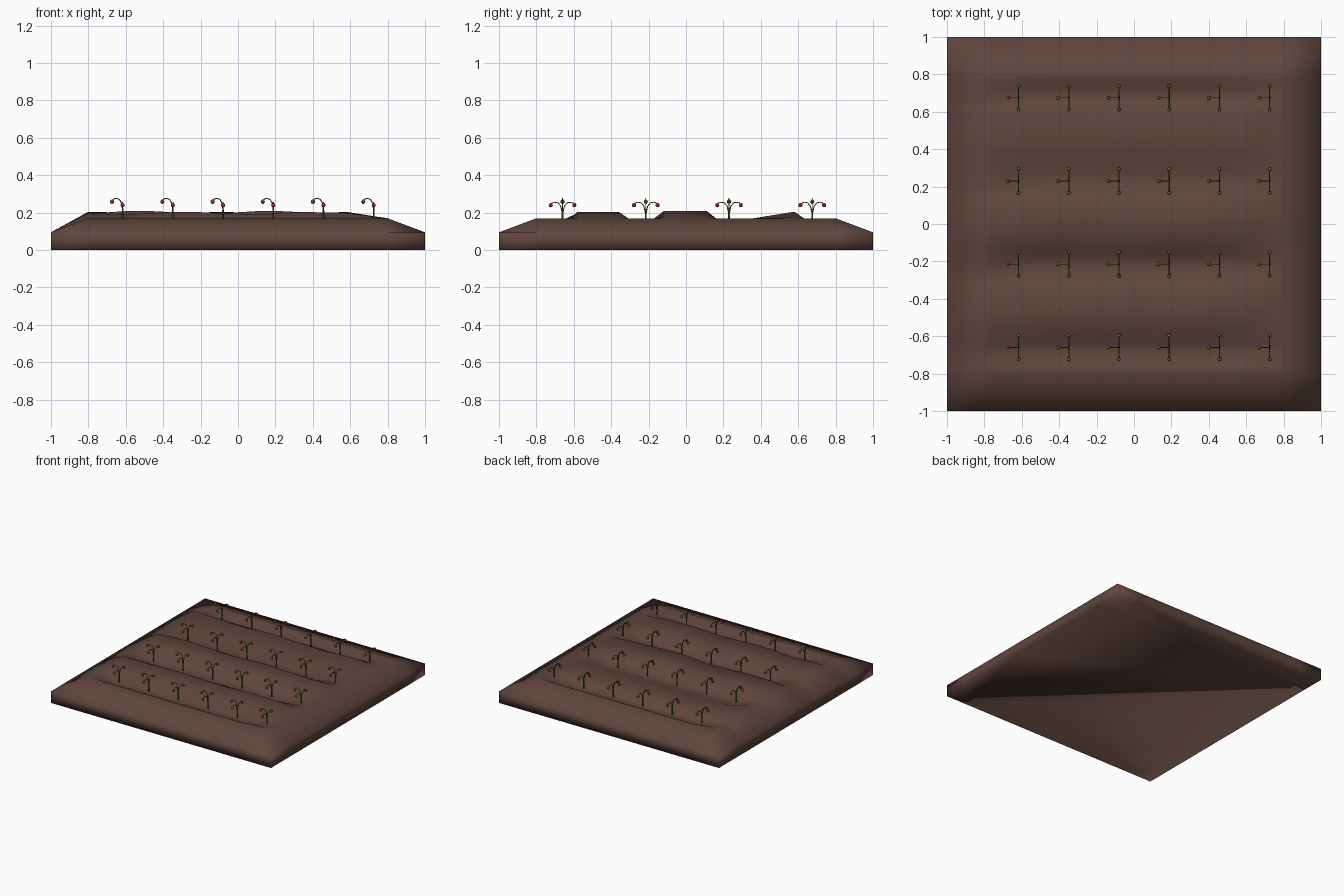
import bpy, bmesh, math
from mathutils import Matrix

if "Cube" in bpy.data.objects:
    bpy.data.objects.remove(bpy.data.objects["Cube"])


def material(name, rgb):
    m = bpy.data.materials.new(name)
    m.diffuse_color = (*rgb, 1)
    m.use_nodes = True
    m.node_tree.nodes["Principled BSDF"].inputs["Base Color"].default_value = m.diffuse_color
    return m


SOIL = material("soil", (0.115, 0.06, 0.048))
GREEN = material("stem_green", (0.06, 0.12, 0.015))
RED = material("berry_red", (0.42, 0.015, 0.015))
OLIVE = material("cap_olive", (0.2, 0.17, 0.01))

RIM, EDGE = 0.17, 0.095

# furrow cross-section along y: (y, z)
PROFILE = [(-.8, .17), (-.76, .168), (-.72, .14), (-.64, .14), (-.58, .205),
           (-.36, .205), (-.31, .17), (-.27, .14), (-.17, .14), (-.12, .21),
           (.11, .21), (.16, .17), (.2, .14), (.27, .14), (.36, .17),
           (.58, .205), (.63, .17), (.65, .14), (.72, .14), (.77, .168), (.8, .17)]
XS = [-1, -.8, -.77, -.6, -.48, -.36, -.24, -.1, .1, .2, .35, .58, .77, .8, 1]


def soil_height(x, y, z):
    if abs(x) == 1 or abs(y) == 1:
        return EDGE
    if z < RIM:                       # furrows close at both ends
        return z if abs(x) < .77 else RIM
    row = round(y / .45)
    amp = .8 + .2 * math.sin(9 * x + 2.2 * row)
    if x > .58:
        amp *= (.8 - x) / .22
    return RIM + (z - RIM) * amp


# soil bed: ridged top, sloped rim, vertical sides
bm = bmesh.new()
rows = [(-1, EDGE)] + PROFILE + [(1, EDGE)]
grid = [[bm.verts.new((x, y, soil_height(x, y, z))) for x in XS] for y, z in rows]
for j in range(len(rows) - 1):
    for i in range(len(XS) - 1):
        a, b = grid[j][i], grid[j][i + 1]
        c, d = grid[j + 1][i + 1], grid[j + 1][i]
        if j == 0 and i == len(XS) - 2:      # flattened front right corner
            bm.faces.new((a, b, c))
            bm.faces.new((a, c, d))
        elif j == len(rows) - 2 and i == 0:  # flattened back left corner
            bm.faces.new((a, c, d))
            bm.faces.new((a, b, c))
        elif (j == 0 and i == 0) or (j == len(rows) - 2 and i == len(XS) - 2):
            bm.faces.new((a, b, c))
            bm.faces.new((a, c, d))
        else:
            bm.faces.new((a, b, c, d))
rim_edges = [e for e in bm.edges if e.is_boundary]
ext = bmesh.ops.extrude_edge_only(bm, edges=rim_edges)["geom"]
for v in ext:
    if isinstance(v, bmesh.types.BMVert):
        v.co.z = 0
bmesh.ops.holes_fill(bm, edges=[e for e in bm.edges if e.is_boundary], sides=0)
bmesh.ops.recalc_face_normals(bm, faces=bm.faces)
for f in bm.faces:
    f.smooth = True
me = bpy.data.meshes.new("soil_bed")
bm.to_mesh(me)
bm.free()
me.materials.append(SOIL)
bpy.context.collection.objects.link(bpy.data.objects.new("soil_bed", me))

# plant layout and arching branch paths (distance out, z)
PLANTS = [(-.617 + .2685 * i, y) for y in (-.66, -.215, .23, .675) for i in range(6)]
TALL = [(0, .135), (0, .21), (.005, .25), (.017, .271), (.035, .277), (.049, .272), (.056, .262)]
SIDE = [(0, .135), (.001, .2), (.01, .235), (.025, .253), (.042, .256), (.056, .252), (.063, .244)]
BRANCHES = [(-1, 0, TALL), (0, -1, SIDE), (0, 1, SIDE)]

# stems: one bevelled curve for all plants
cu = bpy.data.curves.new("stems", 'CURVE')
cu.dimensions = '3D'
cu.bevel_depth = 0.004
cu.bevel_resolution = 1
cu.use_fill_caps = True
berries, caps = bmesh.new(), bmesh.new()
for px, py in PLANTS:
    for dx, dy, path in BRANCHES:
        s = cu.splines.new('POLY')
        s.points.add(len(path) - 1)
        for p, (d, z) in zip(s.points, path):
            p.co = (px + dx * d, py + dy * d, z, 1)
            p.radius = 1.2 if z < .21 else .7
        d, z = path[-1]
        bx, by = px + dx * d, py + dy * d
        # berry with a small cap on top
        bmesh.ops.create_uvsphere(berries, u_segments=8, v_segments=6, radius=.011,
                                  matrix=Matrix.Translation((bx, by, z - .004)))
        bmesh.ops.create_cone(caps, cap_ends=True, segments=8, radius1=.0105, radius2=.003,
                              depth=.007, matrix=Matrix.Translation((bx, by, z + .005)))
stems = bpy.data.objects.new("stems", cu)
bpy.context.collection.objects.link(stems)
cu.materials.append(GREEN)
bpy.context.view_layer.objects.active = stems
stems.select_set(True)
bpy.ops.object.convert(target='MESH')

for name, b, mat in (("berries", berries, RED), ("berry_caps", caps, OLIVE)):
    for f in b.faces:
        f.smooth = True
    me = bpy.data.meshes.new(name)
    b.to_mesh(me)
    b.free()
    me.materials.append(mat)
    bpy.context.collection.objects.link(bpy.data.objects.new(name, me))
